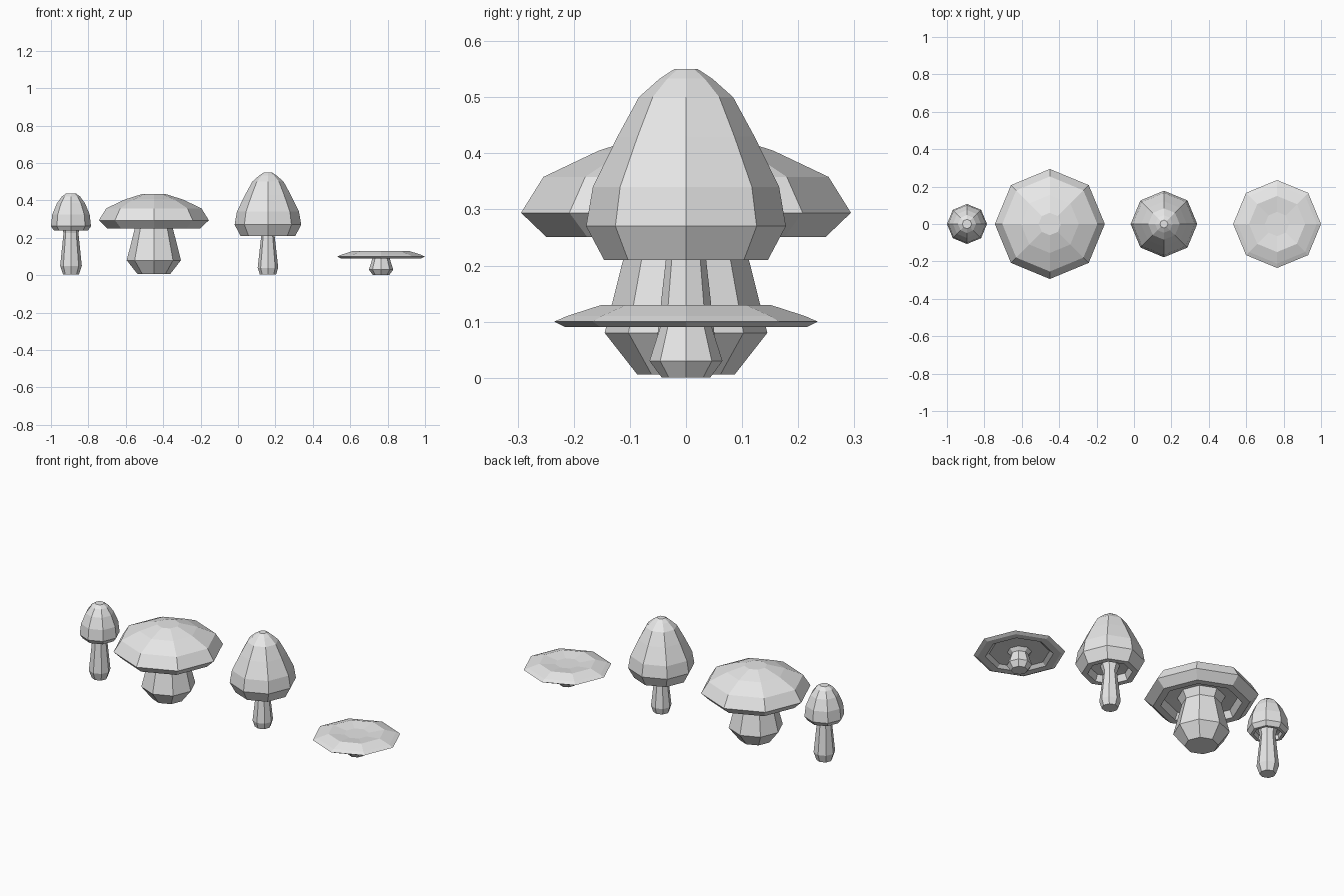
import bpy, bmesh
from math import cos, sin, tau

if "Cube" in bpy.data.objects:
    bpy.data.objects.remove(bpy.data.objects["Cube"], do_unlink=True)

SIDES = 8

grey = bpy.data.materials.new("plain_grey")
grey.use_nodes = True
COLOUR = (0.8, 0.8, 0.8, 1)
grey.diffuse_color = COLOUR
grey.node_tree.nodes["Principled BSDF"].inputs["Base Color"].default_value = COLOUR


def lathe(name, x, profile):
    """Turn (radius, height) points into a closed, faceted eight-sided solid."""
    bm = bmesh.new()
    rings = []
    for r, z in profile:
        rings.append([bm.verts.new((r * cos(tau * i / SIDES), r * sin(tau * i / SIDES), z))
                      for i in range(SIDES)])
    for low, high in zip(rings, rings[1:]):
        for i in range(SIDES):
            j = (i + 1) % SIDES
            bm.faces.new((low[i], low[j], high[j], high[i]))
    bm.faces.new(rings[0][::-1])
    bm.faces.new(rings[-1])
    bmesh.ops.recalc_face_normals(bm, faces=bm.faces)
    mesh = bpy.data.meshes.new(name)
    bm.to_mesh(mesh)
    bm.free()
    mesh.materials.append(grey)
    obj = bpy.data.objects.new(name, mesh)
    obj.location.x = x
    bpy.context.collection.objects.link(obj)


def mushroom(name, x, stem, under, cap):
    """Stem from the ground up; cap from its hollow underside out and over the top."""
    lathe(name + "_stem", x, stem)
    lathe(name + "_cap", x, under + cap)


# Small bell-shaped mushroom
mushroom("small_mushroom", -0.893,
         stem=[(0.042, 0.004), (0.058, 0.05), (0.04, 0.225), (0.05, 0.27)],
         under=[(0.05, 0.265), (0.068, 0.26), (0.074, 0.238)],
         cap=[(0.09, 0.238), (0.107, 0.262), (0.1, 0.325), (0.075, 0.385),
              (0.048, 0.422), (0.025, 0.438)])

# Wide mushroom with a thick stem
mushroom("wide_mushroom", -0.45,
         stem=[(0.087, 0.006), (0.145, 0.08), (0.102, 0.25), (0.125, 0.295)],
         under=[(0.12, 0.292), (0.19, 0.288), (0.21, 0.251)],
         cap=[(0.249, 0.251), (0.294, 0.294), (0.254, 0.358), (0.155, 0.405),
              (0.06, 0.435)])

# Tall pointed mushroom
mushroom("tall_mushroom", 0.16,
         stem=[(0.043, 0.003), (0.055, 0.04), (0.036, 0.21), (0.052, 0.255)],
         under=[(0.05, 0.25), (0.1, 0.245), (0.115, 0.21)],
         cap=[(0.146, 0.21), (0.178, 0.27), (0.166, 0.34), (0.122, 0.43),
              (0.084, 0.5), (0.047, 0.533), (0.021, 0.55)])

# Flat mushroom with a shallow dish in the top
mushroom("flat_mushroom", 0.765,
         stem=[(0.043, 0), (0.065, 0.03), (0.046, 0.09), (0.065, 0.11)],
         under=[(0.06, 0.108), (0.155, 0.106), (0.175, 0.09)],
         cap=[(0.215, 0.09), (0.235, 0.1), (0.212, 0.11), (0.15, 0.13),
              (0.065, 0.12)])
